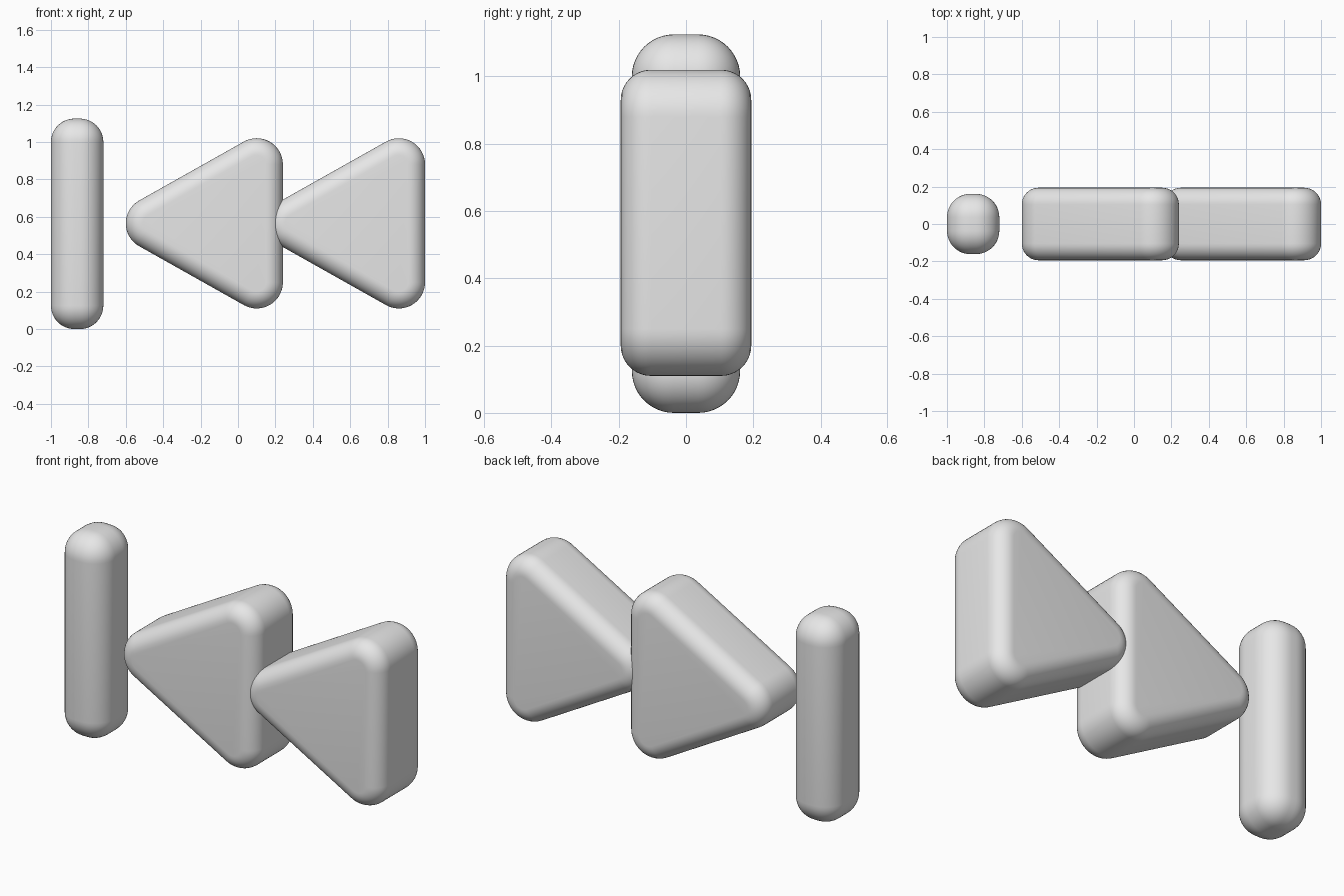
import bpy, bmesh, math

if "Cube" in bpy.data.objects:
    bpy.data.objects.remove(bpy.data.objects["Cube"])

grey = bpy.data.materials.new("light grey")
grey.diffuse_color = (0.8, 0.8, 0.8, 1)
grey.use_nodes = True
grey.node_tree.nodes["Principled BSDF"].inputs["Base Color"].default_value = grey.diffuse_color


def finish(bm, name, location):
    bmesh.ops.recalc_face_normals(bm, faces=bm.faces)
    mesh = bpy.data.meshes.new(name)
    bm.to_mesh(mesh)
    bm.free()
    mesh.materials.append(grey)
    ob = bpy.data.objects.new(name, mesh)
    ob.location = location
    bpy.context.collection.objects.link(ob)
    bpy.ops.object.select_all(action='DESELECT')
    ob.select_set(True)
    bpy.context.view_layer.objects.active = ob
    bpy.ops.object.shade_smooth_by_angle(angle=math.radians(40))
    return ob


def rounded_triangle(name, x):
    """Left-pointing triangular prism with round corners and soft rims."""
    corner, rim, half_depth = 0.14, 0.09, 0.194
    steps, rim_steps = 16, 10
    centres = [(-0.28, 0.0, 120), (0.28, -0.315, 240), (0.28, 0.315, 0)]

    def ring(bm, inset, y):
        verts = []
        for cx, cz, start in centres:
            for i in range(steps + 1):
                a = math.radians(start + 120 * i / steps)
                r = corner - inset
                verts.append(bm.verts.new((cx + r * math.cos(a), y, cz + r * math.sin(a))))
        return verts

    bm = bmesh.new()
    # quarter-round section on the front rim, mirrored for the back rim
    section = []
    for i in range(rim_steps + 1):
        a = math.pi / 2 * i / rim_steps
        section.append((rim * (1 - math.sin(a)), -half_depth + rim * (1 - math.cos(a))))
    section += [(inset, -y) for inset, y in reversed(section)]
    rings = [ring(bm, inset, y) for inset, y in section]
    for a, b in zip(rings, rings[1:]):
        for i in range(len(a)):
            j = (i + 1) % len(a)
            bm.faces.new((a[i], a[j], b[j], b[i]))
    bm.faces.new(rings[0])
    bm.faces.new(rings[-1])
    return finish(bm, name, (x, 0, 0.565))


# Two arrowheads, the right one running into the left one
rounded_triangle("left_arrow", -0.18)
rounded_triangle("right_arrow", 0.58)

# Upright bar with fully softened edges
bm = bmesh.new()
bmesh.ops.create_cube(bm, size=1)
bmesh.ops.scale(bm, vec=(0.28, 0.322, 1.125), verts=bm.verts)
bmesh.ops.bevel(bm, geom=bm.edges[:], offset=0.125, offset_type='OFFSET',
                segments=12, profile=0.5, affect='EDGES', clamp_overlap=True)
finish(bm, "upright_bar", (-0.86, 0, 0.5625))
